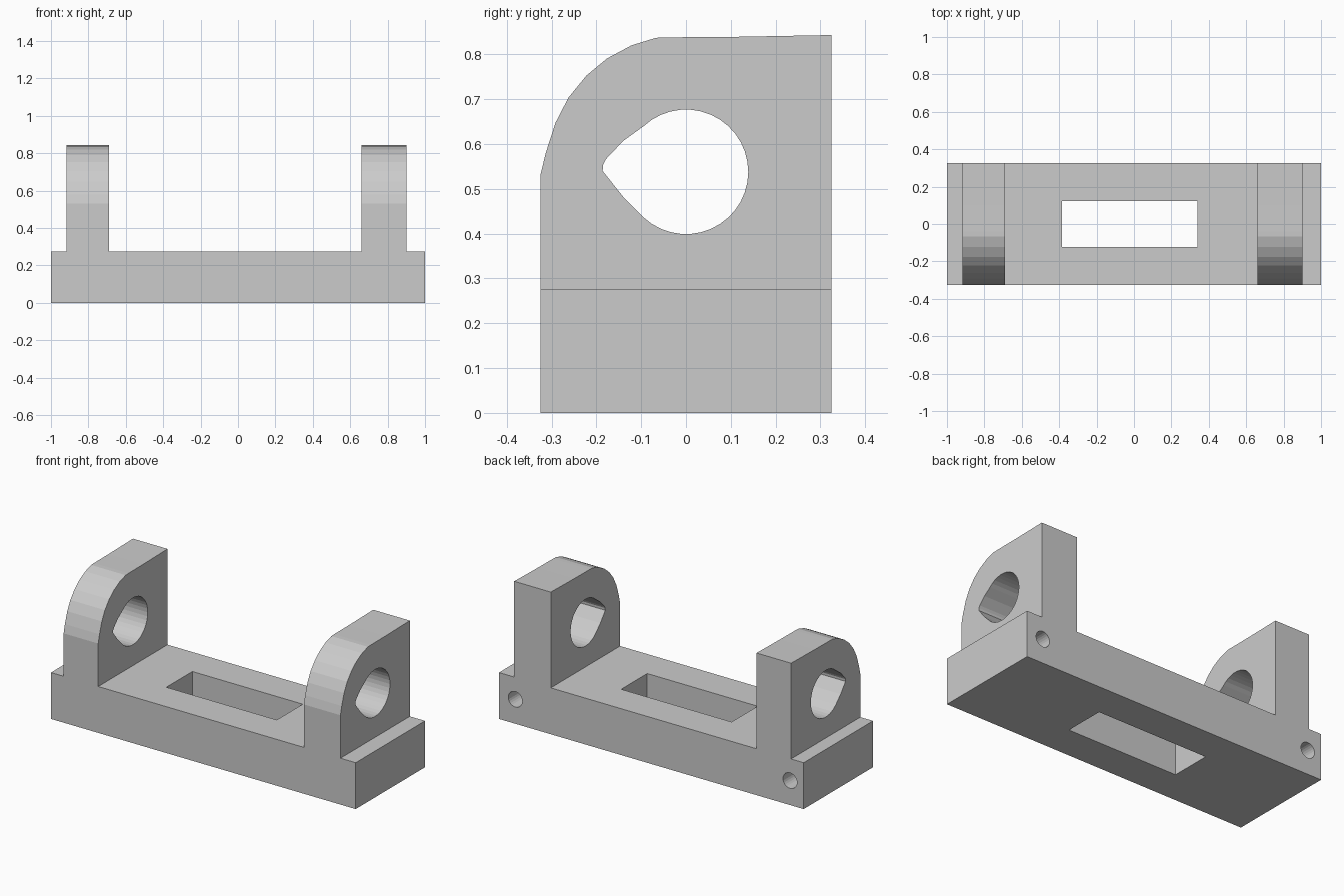
import bpy, bmesh
from math import sin, cos, radians, tau
from mathutils import Vector

if "Cube" in bpy.data.objects:
    bpy.data.objects.remove(bpy.data.objects["Cube"])


def prism(name, points, direction):
    """Closed solid: a planar outline swept along a direction."""
    bm = bmesh.new()
    face = bm.faces.new([bm.verts.new(p) for p in points])
    swept = bmesh.ops.extrude_face_region(bm, geom=[face])["geom"]
    verts = [v for v in swept if isinstance(v, bmesh.types.BMVert)]
    bmesh.ops.translate(bm, verts=verts, vec=Vector(direction))
    bmesh.ops.recalc_face_normals(bm, faces=bm.faces)
    mesh = bpy.data.meshes.new(name)
    bm.to_mesh(mesh)
    bm.free()
    obj = bpy.data.objects.new(name, mesh)
    bpy.context.collection.objects.link(obj)
    return obj


def cut(target, cutter):
    """Subtract a cutter, then discard it."""
    cutter.hide_render = True
    mod = target.modifiers.new(cutter.name, "BOOLEAN")
    mod.operation = "DIFFERENCE"
    mod.solver = "EXACT"
    mod.object = cutter
    bpy.context.view_layer.objects.active = target
    bpy.ops.object.modifier_apply(modifier=mod.name)
    bpy.data.objects.remove(cutter)


HALF_DEPTH, BASE_TOP, POST_TOP = 0.325, 0.275, 0.9

# Base with two uprights, as one front outline
outline = [(-1, 0), (1, 0), (1, BASE_TOP), (0.9, BASE_TOP), (0.9, POST_TOP),
           (0.66, POST_TOP), (0.66, BASE_TOP), (-0.69, BASE_TOP),
           (-0.69, POST_TOP), (-0.917, POST_TOP), (-0.917, BASE_TOP),
           (-1, BASE_TOP)]
bracket = prism("bracket", [(x, -HALF_DEPTH, z) for x, z in outline],
                (0, 2 * HALF_DEPTH, 0))

# Rounded front shoulder and slightly sloping top of the uprights
shoulder = [(-0.5, 0.48), (-0.337, 0.48), (-0.313, 0.58), (-0.291, 0.648),
            (-0.262, 0.704), (-0.222, 0.753), (-0.176, 0.791), (-0.122, 0.82),
            (-0.067, 0.837), (-0.04, 0.838), (0.1, 0.839), (0.4, 0.8445),
            (0.4, 1.0), (-0.5, 1.0)]
cut(bracket, prism("shoulder_cutter", [(-1.2, y, z) for y, z in shoulder],
                   (2.4, 0, 0)))

# Teardrop bore through both uprights
bore = []
for i in range(29):
    a = radians(-133 + 266 * i / 28)
    bore.append((0.139 * cos(a), 0.538 + 0.139 * sin(a)))
bore += [(-0.14, 0.607), (-0.178, 0.567), (-0.185, 0.554), (-0.186, 0.54),
         (-0.14, 0.482)]
cut(bracket, prism("bore_cutter", [(-1.2, y, z) for y, z in bore],
                   (2.4, 0, 0)))

# Rectangular slot through the base
slot = [(-0.385, -0.122), (0.34, -0.122), (0.34, 0.122), (-0.385, 0.122)]
cut(bracket, prism("slot_cutter", [(x, y, -0.2) for x, y in slot],
                   (0, 0, 0.7)))

# Blind screw holes in the back of the base
for x in (-0.91, 0.893):
    ring = [(x + 0.046 * cos(tau * i / 24), 0.4,
             0.145 + 0.046 * sin(tau * i / 24)) for i in range(24)]
    cut(bracket, prism("screw_hole_cutter", ring, (0, -0.5, 0)))
